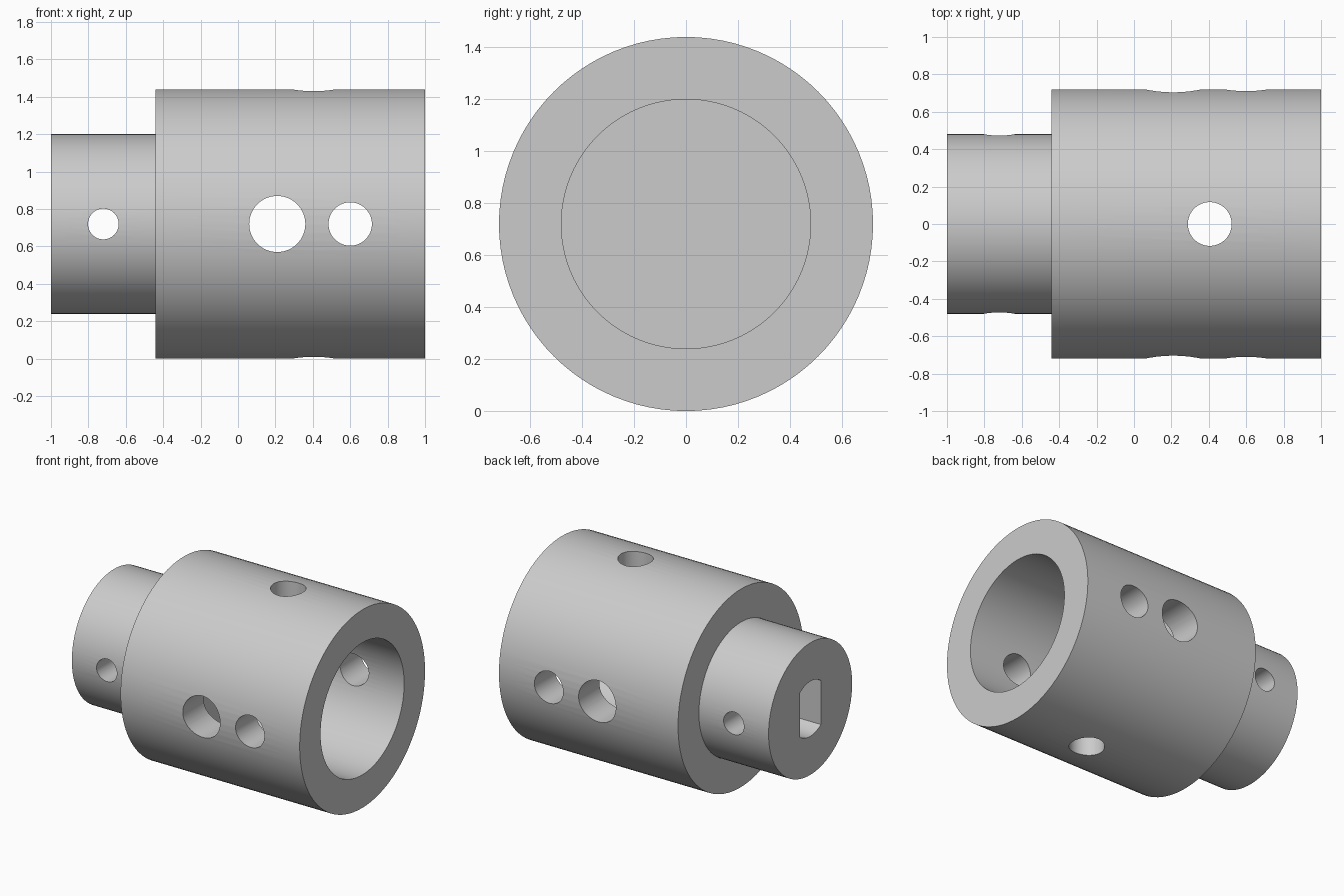
import bpy
import bmesh
from math import pi, sin, cos, asin, radians
from mathutils import Matrix, Vector

cube = bpy.data.objects.get("Cube")
if cube:
    bpy.data.objects.remove(cube, do_unlink=True)

AXIS_Z = 0.72
STEP_X = -0.44
BORE_FLOOR = 0.0
SEGMENTS = 96

grey = bpy.data.materials.new("plain grey")
grey.use_nodes = True
GREY = (0.6, 0.6, 0.6, 1)
grey.diffuse_color = GREY
grey.node_tree.nodes["Principled BSDF"].inputs["Base Color"].default_value = GREY


def add_object(name, bm):
    bmesh.ops.recalc_face_normals(bm, faces=bm.faces[:])
    mesh = bpy.data.meshes.new(name)
    bm.to_mesh(mesh)
    bm.free()
    mesh.materials.append(grey)
    obj = bpy.data.objects.new(name, mesh)
    bpy.context.collection.objects.link(obj)
    return obj


def turned(name, profile):
    """Revolve an (x, radius) profile about the long axis."""
    bm = bmesh.new()
    verts = [bm.verts.new((x, 0, r)) for x, r in profile]
    edges = [bm.edges.new(pair) for pair in zip(verts, verts[1:])]
    bmesh.ops.spin(bm, geom=verts + edges, cent=(0, 0, 0), axis=(1, 0, 0),
                   angle=2 * pi, steps=SEGMENTS)
    bmesh.ops.remove_doubles(bm, verts=bm.verts[:], dist=1e-5)
    bmesh.ops.translate(bm, verts=bm.verts[:], vec=(0, 0, AXIS_Z))
    return add_object(name, bm)


def drill(name, x, radius, axis):
    """Cylinder cutter passing through the whole body."""
    turn = Matrix.Rotation(pi / 2, 4, "X") if axis == "Y" else Matrix()
    bm = bmesh.new()
    bmesh.ops.create_cone(bm, cap_ends=True, segments=64, radius1=radius,
                          radius2=radius, depth=2,
                          matrix=Matrix.Translation((x, 0, AXIS_Z)) @ turn)
    return add_object(name, bm)


def shaft_slot(name, radius, half_width, x0, x1):
    """Cutter for a round shaft socket with two flats."""
    bm = bmesh.new()
    reach = asin(half_width / radius)
    ring = []
    for start in (0, pi):
        for i in range(17):
            a = start - reach + 2 * reach * i / 16
            ring.append(bm.verts.new((x0, radius * sin(a), AXIS_Z + radius * cos(a))))
    face = bm.faces.new(ring)
    grown = bmesh.ops.extrude_face_region(bm, geom=[face])["geom"]
    bmesh.ops.translate(bm, vec=Vector((x1 - x0, 0, 0)),
                        verts=[v for v in grown if isinstance(v, bmesh.types.BMVert)])
    return add_object(name, bm)


# Stepped body with a blind bore in the wide end
body = turned("coupling_body", [
    (-1, 0), (-1, 0.48), (STEP_X, 0.48), (STEP_X, 0.72), (1, 0.72),
    (1, 0.48), (BORE_FLOOR, 0.48), (BORE_FLOOR, 0)])

# Cross holes and shaft socket
cutters = [
    drill("pin_hole_cutter", -0.72, 0.082, "Y"),
    drill("large_hole_cutter", 0.21, 0.15, "Y"),
    drill("small_hole_cutter", 0.6, 0.116, "Y"),
    drill("top_hole_cutter", 0.405, 0.117, "Z"),
    shaft_slot("shaft_slot_cutter", 0.2, 0.12, -1.1, STEP_X),
]
for cutter in cutters:
    cut = body.modifiers.new(cutter.name, "BOOLEAN")
    cut.operation = "DIFFERENCE"
    cut.solver = "EXACT"
    cut.object = cutter

# Bake the cuts, then remove the cutters
bpy.context.view_layer.update()
graph = bpy.context.evaluated_depsgraph_get()
result = bpy.data.meshes.new_from_object(body.evaluated_get(graph))
body.modifiers.clear()
body.data = result
for cutter in cutters:
    bpy.data.objects.remove(cutter, do_unlink=True)

# Smooth round walls, sharp rims
bpy.ops.object.select_all(action="DESELECT")
body.select_set(True)
bpy.context.view_layer.objects.active = body
bpy.ops.object.shade_smooth_by_angle(angle=radians(30))
